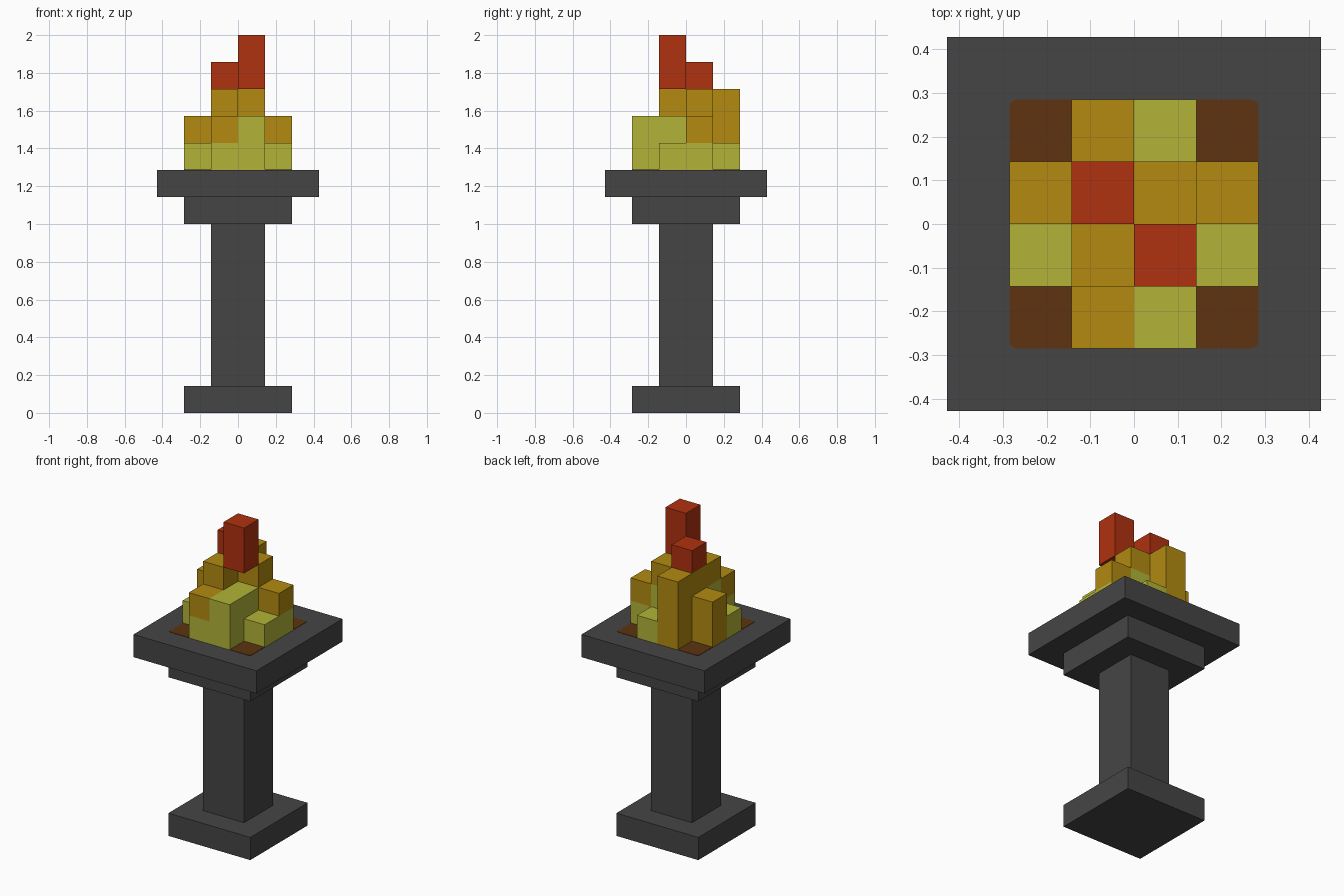
import bpy, bmesh
from mathutils import Vector

U = 1 / 7  # size of one block

cube = bpy.data.objects.get("Cube")
if cube:
    bpy.data.objects.remove(cube, do_unlink=True)


def material(name, rgb):
    m = bpy.data.materials.new(name)
    m.use_nodes = True
    m.diffuse_color = (*rgb, 1)
    bsdf = next(n for n in m.node_tree.nodes if n.type == 'BSDF_PRINCIPLED')
    bsdf.inputs["Base Color"].default_value = (*rgb, 1)
    return m


stone = material("dark stone", (0.06, 0.06, 0.06))
ember = material("ember brown", (0.112, 0.034, 0.005))
yellow = material("flame yellow", (0.445, 0.456, 0.039))
orange = material("flame orange", (0.445, 0.254, 0.005))
red = material("flame red", (0.434, 0.032, 0.005))


def add_object(name, bm, mat):
    mesh = bpy.data.meshes.new(name)
    bm.to_mesh(mesh)
    bm.free()
    mesh.materials.append(mat)
    ob = bpy.data.objects.new(name, mesh)
    bpy.context.collection.objects.link(ob)
    return ob


def square_block(name, width, z0, z1, mat, corner=0):
    """Square block centred on the axis, with optional rounded upright edges."""
    bm = bmesh.new()
    bmesh.ops.create_cube(bm, size=1)
    bmesh.ops.scale(bm, vec=(width, width, z1 - z0), verts=bm.verts)
    bmesh.ops.translate(bm, vec=(0, 0, (z0 + z1) / 2), verts=bm.verts)
    if corner:
        upright = [e for e in bm.edges
                   if abs(e.verts[0].co.z - e.verts[1].co.z) > (z1 - z0) / 2]
        bmesh.ops.bevel(bm, geom=upright, offset=corner, segments=3,
                        profile=0.5, affect='EDGES')
    return add_object(name, bm, mat)


# Stone pedestal: width, bottom and top in blocks
for name, w, z0, z1 in [("base", 4, 0, 1), ("column", 2, 1, 7),
                        ("capital", 4, 7, 8), ("bowl_slab", 6, 8, 9)]:
    square_block(name, w * U, z0 * U, z1 * U, stone)

# Ember bed on the slab
square_block("ember_bed", 4 * U - 0.002, 9 * U - 0.002, 9 * U + 0.002, ember, 0.015)

# Flame blocks: layers upward, rows front to back, letters along +x
LAYERS = [
    (".YY.", "YYYY", "OYYY", ".OY."),
    (".OY.", ".YY.", "OYYO", ".O.."),
    ("....", ".O..", ".OO.", ".O.."),
    ("....", "..R.", ".R..", "...."),
    ("....", "..R.", "....", "...."),
]
cells = {(x, y, z): c for z, layer in enumerate(LAYERS)
         for y, row in enumerate(layer) for x, c in enumerate(row) if c != "."}


def flame(name, letter, mat):
    """Skin of all blocks of one colour, without faces buried between blocks."""
    bm = bmesh.new()
    for (x, y, z), c in cells.items():
        if c != letter:
            continue
        centre = Vector((x - 1.5, y - 1.5, z + 9.5))
        for axis in range(3):
            for sign in (-1, 1):
                n = Vector((0, 0, 0))
                n[axis] = sign
                if (x + int(n.x), y + int(n.y), z + int(n.z)) in cells:
                    continue
                a = Vector((0, 0, 0))
                a[(axis + 1) % 3] = 1
                b = n.cross(a)
                corners = [centre + (n + i * a + j * b) / 2
                           for i, j in ((-1, -1), (1, -1), (1, 1), (-1, 1))]
                bm.faces.new([bm.verts.new(p * U) for p in corners])
    bmesh.ops.remove_doubles(bm, verts=bm.verts, dist=0.001)
    return add_object(name, bm, mat)


flame("flame_core", "Y", yellow)
flame("flame_middle", "O", orange)
flame("flame_tips", "R", red)
